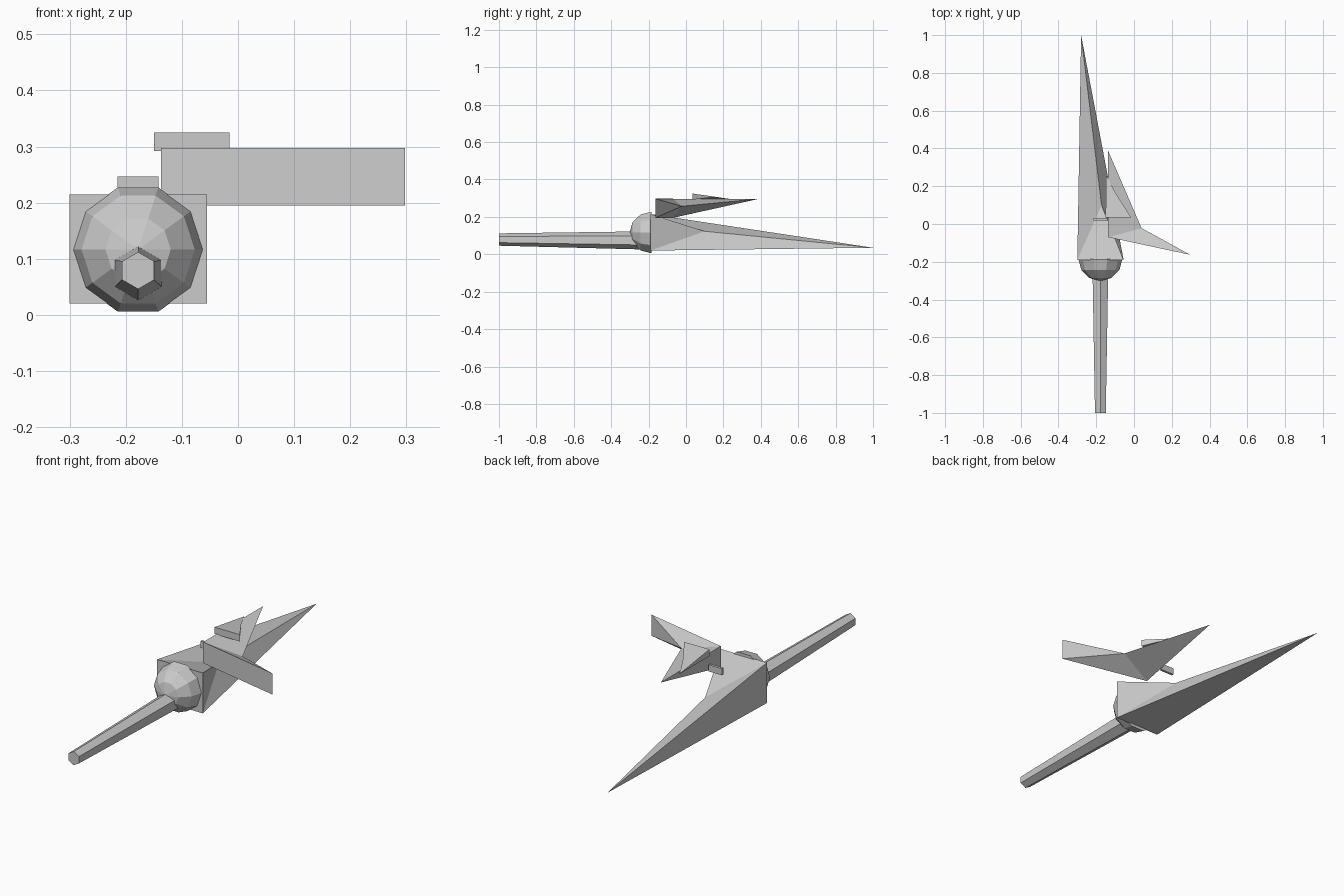
import bpy, bmesh, math
from mathutils import Matrix, Vector

if "Cube" in bpy.data.objects:
    bpy.data.objects.remove(bpy.data.objects["Cube"])


def link(name, bm):
    bmesh.ops.recalc_face_normals(bm, faces=bm.faces)
    mesh = bpy.data.meshes.new(name)
    bm.to_mesh(mesh)
    bm.free()
    obj = bpy.data.objects.new(name, mesh)
    bpy.context.collection.objects.link(obj)
    return obj


def shard(name, left, right, z0, z1, notch, tip, straight_base=False):
    """Upright front panel tapering back to a point, with a notch on its right side."""
    bm = bmesh.new()
    pts = [(*left, z0), (*right, z0), (*right, z1), (*left, z1), notch, tip]
    lb, rb, rt, lt, n, t = [bm.verts.new(p) for p in pts]
    faces = [(lb, rb, rt, lt), (lb, lt, t), (lt, rt, n), (lt, n, t), (rb, rt, n)]
    # Underside either runs straight to the tip or follows the notch
    faces += [(lb, rb, t), (rb, n, t)] if straight_base else [(lb, rb, n), (lb, n, t)]
    for f in faces:
        bm.faces.new(f)
    return link(name, bm)


# Main hull and the shards stacked on it
shard("hull", (-0.30, -0.19), (-0.055, -0.19), 0.02, 0.215,
      (-0.172, 0.10, 0.123), (-0.28, 1.0, 0.035), straight_base=True)
shard("swept_wing", (-0.137, -0.07), (0.298, -0.163), 0.195, 0.297,
      (0.04, -0.022, 0.257), (-0.137, 0.388, 0.296))
shard("upper_fin", (-0.15, 0.035), (-0.015, 0.035), 0.292, 0.325,
      (-0.095, 0.16, 0.307), (-0.148, 0.26, 0.292))

# Small plate beside the wing
bm = bmesh.new()
bmesh.ops.create_cube(bm, size=1, matrix=Matrix.Translation((-0.178, 0.025, 0.231))
                      @ Matrix.Diagonal((0.073, 0.012, 0.032, 1)))
link("side_plate", bm)

# Faceted half dome on the hull front
bm = bmesh.new()
bmesh.ops.create_uvsphere(bm, u_segments=10, v_segments=6, radius=0.1165)
bmesh.ops.delete(bm, geom=[v for v in bm.verts if v.co.z < -0.001], context='VERTS')
bmesh.ops.holes_fill(bm, edges=[e for e in bm.edges if e.is_boundary], sides=0)
bmesh.ops.transform(bm, verts=bm.verts, matrix=Matrix.Translation((-0.178, -0.185, 0.1165))
                    @ Matrix.Rotation(math.pi / 2, 4, 'X') @ Matrix.Rotation(math.pi / 2, 4, 'Z'))
link("nose_dome", bm)

# Tapered six-sided shaft
bm = bmesh.new()
rings = []
for y, z, r in ((-1.0, 0.079, 0.033), (-0.2, 0.074, 0.049)):
    rings.append([bm.verts.new(Vector((-0.178 + r * math.sin(i * math.pi / 3), y,
                                       z + r * math.cos(i * math.pi / 3)))) for i in range(6)])
for i in range(6):
    j = (i + 1) % 6
    bm.faces.new((rings[0][i], rings[0][j], rings[1][j], rings[1][i]))
for ring in rings:
    bm.faces.new(ring)
link("front_shaft", bm)
